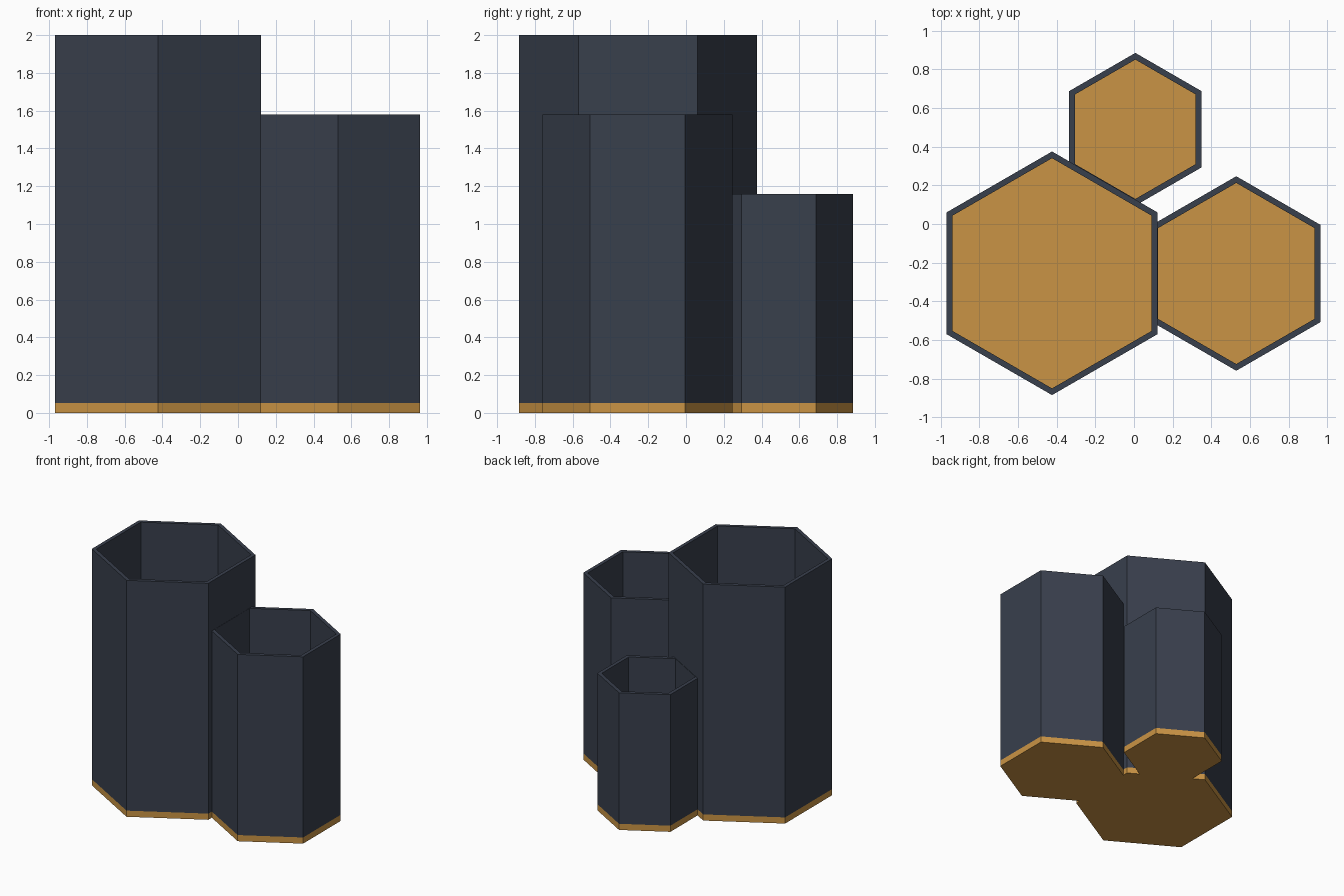
import bpy, bmesh, math

if "Cube" in bpy.data.objects:
    bpy.data.objects.remove(bpy.data.objects["Cube"])

WALL = 0.03      # wall thickness across the flats
BASE = 0.052     # height of the base plate


def material(name, color):
    m = bpy.data.materials.new(name)
    m.diffuse_color = (*color, 1)
    m.use_nodes = True
    m.node_tree.nodes["Principled BSDF"].inputs["Base Color"].default_value = m.diffuse_color
    return m


slate = material("dark slate", (0.040, 0.050, 0.073))
gold = material("warm gold", (0.59, 0.295, 0.058))


def hexagon(bm, x, y, z, r):
    """Ring of six vertices with a point towards +y."""
    return [bm.verts.new((x + r * math.cos(math.radians(30 + 60 * i)),
                          y + r * math.sin(math.radians(30 + 60 * i)), z))
            for i in range(6)]


def bridge(bm, a, b):
    for i in range(6):
        j = (i + 1) % 6
        bm.faces.new((a[i], a[j], b[j], b[i]))


def finish(bm, name, mat):
    bmesh.ops.recalc_face_normals(bm, faces=bm.faces)
    mesh = bpy.data.meshes.new(name)
    bm.to_mesh(mesh)
    bm.free()
    mesh.materials.append(mat)
    bpy.context.collection.objects.link(bpy.data.objects.new(name, mesh))


def cup(size, x, y, r, height):
    inner = r - WALL / math.cos(math.radians(30))
    # solid base plate, also the cup floor
    bm = bmesh.new()
    low, high = hexagon(bm, x, y, 0, r), hexagon(bm, x, y, BASE, r)
    bm.faces.new(low)
    bm.faces.new(high)
    bridge(bm, low, high)
    finish(bm, size + "_base", gold)
    # open hexagonal tube
    bm = bmesh.new()
    rings = [hexagon(bm, x, y, z, q) for q, z in
             ((r, BASE), (r, height), (inner, height), (inner, BASE))]
    for i in range(4):
        bridge(bm, rings[i], rings[(i + 1) % 4])
    finish(bm, size + "_wall", slate)


cup("large_cup", -0.424, -0.255, 0.63, 2.0)
cup("medium_cup", 0.529, -0.256, 0.503, 1.58)
cup("small_cup", 0.007, 0.49, 0.395, 1.16)
